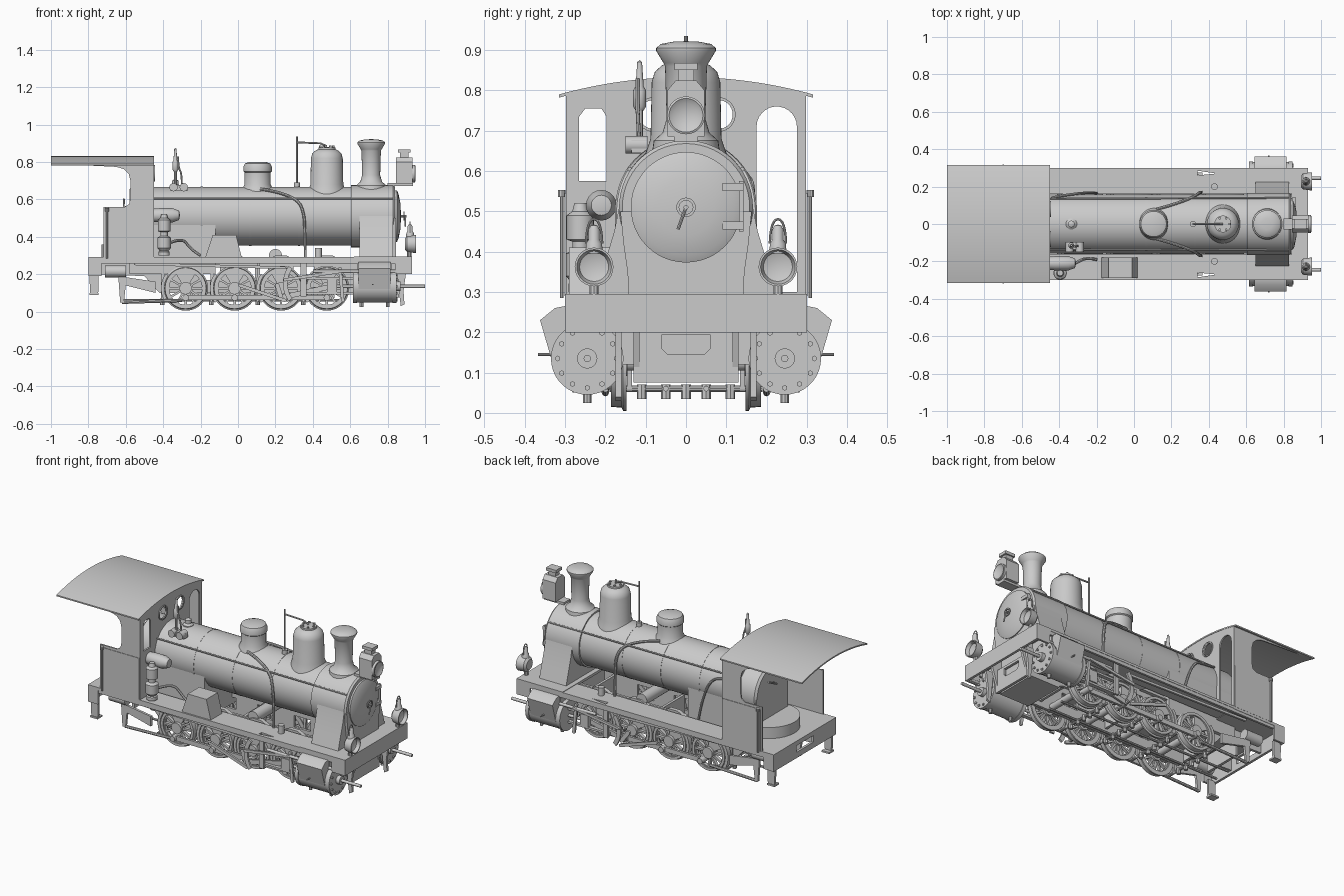
import bpy, bmesh, math
from mathutils import Vector, Matrix

COL = bpy.context.scene.collection
PI = math.pi

def add(name, me):
    ob = bpy.data.objects.new(name, me)
    COL.objects.link(ob)
    return ob

def lathe(name, prof, origin, axis=(0, 0, 1), n=40):
    """Revolve (radius, height) points round an axis."""
    bm = bmesh.new()
    rings = []
    for r, h in prof:
        k = 1 if r == 0 else n
        rings.append([bm.verts.new((r*math.cos(2*PI*i/n), r*math.sin(2*PI*i/n), h)) for i in range(k)])
    for a, b in zip(rings, rings[1:]):
        for i in range(n):
            j = (i + 1) % n
            f = [a[i % len(a)], a[j % len(a)], b[j % len(b)], b[i % len(b)]]
            f = list(dict.fromkeys(f))
            if len(f) > 2:
                bm.faces.new(f)
    bmesh.ops.recalc_face_normals(bm, faces=bm.faces[:])
    q = Vector((0, 0, 1)).rotation_difference(Vector(axis).normalized())
    me = bpy.data.meshes.new(name)
    bm.to_mesh(me); bm.free()
    me.transform(Matrix.Translation(origin) @ q.to_matrix().to_4x4())
    return add(name, me)

def cyl(name, p, q, r, n=24):
    d = Vector(q) - Vector(p)
    return lathe(name, [(0, 0), (r, 0), (r, d.length), (0, d.length)], p, d, n)

def box(name, x0, x1, y0, y1, z0, z1):
    bm = bmesh.new()
    bmesh.ops.create_cube(bm, size=1)
    me = bpy.data.meshes.new(name)
    bm.to_mesh(me); bm.free()
    me.transform(Matrix.Translation(((x0+x1)/2, (y0+y1)/2, (z0+z1)/2)) @ Matrix.Diagonal((abs(x1-x0), abs(y1-y0), z1-z0, 1)))
    return add(name, me)

def from_curve(name, cu, mat=None):
    tmp = add(name + "_tmp", cu)
    dg = bpy.context.evaluated_depsgraph_get()
    me = bpy.data.meshes.new_from_object(tmp.evaluated_get(dg))
    bpy.data.objects.remove(tmp)
    if mat:
        me.transform(mat)
    return add(name, me)

def plate(name, loops, plane, lo, hi):
    """Flat outline (first loop) with holes (other loops), extruded lo..hi along the third axis."""
    cu = bpy.data.curves.new(name, 'CURVE')
    cu.dimensions, cu.fill_mode, cu.extrude = '2D', 'BOTH', abs(hi - lo)/2
    for lp in loops:
        sp = cu.splines.new('POLY')
        sp.points.add(len(lp) - 1)
        for p, c in zip(sp.points, lp):
            p.co = (c[0], c[1], 0, 1)
        sp.use_cyclic_u = True
    m = (lo + hi)/2
    mats = {'xz': Matrix(((1, 0, 0, 0), (0, 0, -1, m), (0, 1, 0, 0), (0, 0, 0, 1))),
            'yz': Matrix(((0, 0, 1, m), (1, 0, 0, 0), (0, 1, 0, 0), (0, 0, 0, 1))),
            'xy': Matrix.Translation((0, 0, m))}
    return from_curve(name, cu, mats[plane])

def pipe(name, pts, r, curved=False):
    cu = bpy.data.curves.new(name, 'CURVE')
    cu.dimensions, cu.bevel_depth, cu.bevel_resolution, cu.use_fill_caps = '3D', r, 2, True
    sp = cu.splines.new('NURBS' if curved else 'POLY')
    sp.points.add(len(pts) - 1)
    for p, c in zip(sp.points, pts):
        p.co = (*c, 1)
    if curved:
        sp.use_endpoint_u, sp.order_u = True, 3
    return from_curve(name, cu)

def circ(u, v, r, n=28, a0=0, a1=2*PI):
    k = n if abs(a1 - a0 - 2*PI) < 1e-6 else n - 1
    return [(u + r*math.cos(a0 + (a1-a0)*i/k), v + r*math.sin(a0 + (a1-a0)*i/k)) for i in range(n)]

def rect(u0, u1, v0, v1):
    return [(u0, v0), (u1, v0), (u1, v1), (u0, v1)]

def link(name, a, b, y, w=0.011, t=0.012):
    """Flat rod in the xz plane with round eyes."""
    d = math.atan2(b[1]-a[1], b[0]-a[0])
    plate(name, [circ(*a, w, 10, d+PI/2, d+1.5*PI) + circ(*b, w, 10, d-PI/2, d+PI/2)], 'xz', y-t/2, y+t/2)

# boiler, smokebox, firebox
ZB = 0.51
lathe("boiler", [(0, 0), (0.145, 0), (0.157, 0.012), (0.157, 1.2), (0, 1.2)], (-0.58, 0, ZB), (1, 0, 0), 56)
lathe("smokebox", [(0, 0), (0.166, 0), (0.166, 0.225), (0.158, 0.235), (0, 0.235)], (0.605, 0, ZB), (1, 0, 0), 56)
lathe("smokebox_door", [(0.137, 0), (0.137, 0.01), (0.12, 0.018), (0.07, 0.028), (0, 0.032)], (0.84, 0, ZB), (1, 0, 0), 48)
lathe("door_wheel", [(0.017, 0), (0.024, 0), (0.024, 0.006), (0.017, 0.006), (0.017, 0)], (0.885, 0, ZB), (1, 0, 0), 20)
cyl("door_spindle", (0.86, 0, ZB), (0.90, 0, ZB), 0.006, 10)
pipe("door_handle", [(0.895, 0, ZB), (0.895, -0.02, 0.455)], 0.004)
box("door_hinge_bar", 0.85, 0.862, 0.132, 0.142, 0.45, 0.575)
for z in (0.465, 0.56):
    box("door_hinge_strap", 0.845, 0.866, 0.09, 0.142, z-0.01, z+0.01)
for x in (-0.2, 0.06, 0.32):
    lathe("boiler_band", [(0.15, 0), (0.1585, 0), (0.1585, 0.012), (0.15, 0.012)], (x, 0, ZB), (1, 0, 0), 56)
box("firebox", -0.58, -0.12, -0.15, 0.15, 0.2, ZB)
sk = [(0.225, 0.29), (0.205, 0.36), (0.178, 0.45), (0.162, 0.53)]
plate("smokebox_saddle", [sk + [(-y, z) for y, z in reversed(sk)]], 'yz', 0.65, 0.83)
fp = [(0.142, 0.29), (0.145, 0.35), (0.155, 0.42), (0.163, 0.5)]
plate("smokebox_front_plate", [fp + [(-y, z) for y, z in reversed(fp)]], 'yz', 0.825, 0.845)

# chimney (closed by a shallow lid) and domes
lathe("chimney", [(0.085, 0.64), (0.08, 0.675), (0.058, 0.695), (0.048, 0.73), (0.052, 0.86), (0.056, 0.868), (0.074, 0.898),
                  (0.074, 0.905), (0.062, 0.915), (0.03, 0.921), (0, 0.922)], (0.712, 0, 0))
lathe("steam_dome", [(0.105, 0.62), (0.1, 0.645), (0.088, 0.68), (0.085, 0.82), (0.078, 0.845), (0.06, 0.862), (0.045, 0.868),
                     (0.045, 0.878), (0, 0.88)], (0.475, 0, 0), n=48)
for i in range(6):
    y, x = 0.035*math.sin(i*PI/3), 0.475 + 0.035*math.cos(i*PI/3)
    cyl("dome_bolt", (x, y, 0.87), (x, y, 0.887), 0.007, 6)
lathe("sand_dome", [(0.088, 0.63), (0.08, 0.66), (0.07, 0.68), (0.07, 0.745), (0.076, 0.75), (0.076, 0.775), (0.068, 0.792),
                    (0.045, 0.8), (0, 0.801)], (0.105, 0, 0))
cyl("safety_lever_post", (0.315, 0, 0.66), (0.315, 0, 0.935), 0.005, 10)
pipe("safety_lever", [(0.315, 0, 0.905), (0.44, 0, 0.9), (0.475, 0, 0.885)], 0.005)
cyl("valve_seat", (0.315, 0, 0.65), (0.315, 0, 0.69), 0.016, 16)
lathe("turret", [(0.03, 0.64), (0.03, 0.67), (0.018, 0.68), (0.018, 0.7), (0, 0.71)], (-0.335, 0, 0), n=20)
box("whistle_valve", -0.36, -0.27, -0.135, -0.095, 0.645, 0.675)
for x in (-0.345, -0.29):
    cyl("valve_wheel", (x, -0.15, 0.665), (x, -0.095, 0.665), 0.022, 16)
lathe("whistle", [(0, 0.75), (0.01, 0.75), (0.016, 0.76), (0.016, 0.8), (0.01, 0.81), (0.006, 0.87), (0, 0.875)], (-0.335, -0.115, 0), n=16)
pipe("whistle_stem", [(-0.335, -0.115, 0.66), (-0.335, -0.115, 0.76)], 0.008)
pipe("whistle_pipe", [(-0.3, -0.115, 0.66), (-0.3, -0.12, 0.74), (-0.32, -0.12, 0.77), (-0.32, -0.12, 0.83)], 0.005, True)

# cab
arch = lambda y, d=0: 0.79 - d + 0.043*(1 - (y/0.315)**2)
ys = [-0.315 + 0.63*i/24 for i in range(25)]
plate("cab_roof", [[(y, arch(y)) for y in ys] + [(y, arch(y, 0.008)) for y in reversed(ys)]], 'yz', -1.0, -0.448)
yw = [0.298 - 0.596*i/16 for i in range(17)]
front = [(-0.298, 0.285), (0.298, 0.285)] + [(y, arch(y, 0.005)) for y in yw]
door = [(0.175, 0.3), (0.275, 0.3)] + circ(0.225, 0.71, 0.05, 14, 0, PI)
window = [(-0.265, 0.575), (-0.197, 0.575), (-0.197, 0.735), (-0.21, 0.755), (-0.25, 0.755), (-0.265, 0.735)]
plate("cab_front", [front, door, window, circ(0.08, 0.74, 0.037), circ(-0.08, 0.74, 0.037)], 'yz', -0.46, -0.45)
for y in (-0.08, 0.08):
    lathe("spectacle_rim", [(0.036, 0), (0.043, 0), (0.043, 0.008), (0.036, 0.008)], (-0.452, y, 0.74), (1, 0, 0), 28)
side = [(-0.45, 0.285), (-0.45, 0.79), (-0.98, 0.79), (-0.65, 0.774), (-0.61, 0.762), (-0.585, 0.738), (-0.575, 0.7),
        (-0.575, 0.61), (-0.582, 0.575), (-0.605, 0.56), (-0.72, 0.56), (-0.72, 0.285)]
for s in (-1, 1):
    plate("cab_side", [side], 'xz', s*0.29, s*0.298)
    box("cab_side_panel", -0.71, -0.455, s*0.297, s*0.301, 0.29, 0.545)
    cyl("cab_grab_pole", (-0.7, s*0.308, 0.285), (-0.7, s*0.308, 0.545), 0.005, 10)
    cyl("pole_knob", (-0.7, s*0.308, 0.535), (-0.7, s*0.308, 0.553), 0.01, 10)
plate("backhead_foot", [circ(-0.56, 0, 0.17, 24, PI/2, 1.5*PI)], 'xy', 0.29, 0.36)
pipe("regulator_handle", [(-0.58, 0, 0.56), (-0.61, 0, 0.56), (-0.61, 0.08, 0.6)], 0.006)

# running boards, deck, buffer beams
box("cab_floor", -0.8, -0.45, -0.3, 0.3, 0.275, 0.293)
box("front_deck", 0.62, 0.93, -0.3, 0.3, 0.28, 0.295)
box("front_beam", 0.915, 0.93, -0.3, 0.3, 0.2, 0.295)
plate("rear_beam", [rect(-0.3, 0.3, 0.19, 0.293), rect(-0.08, 0.08, 0.225, 0.265)], 'yz', -0.8, -0.785)
for s in (-1, 1):
    plate("running_board", [[(-0.46, s*0.16), (0.64, s*0.16), (0.64, s*0.3), (-0.46, s*0.3)],
                            [(0.34, s*0.26), (0.44, s*0.27), (0.34, s*0.285)]], 'xy', 0.278, 0.292)
    box("board_valance", -0.73, 0.84, s*0.285, s*0.298, 0.258, 0.28)
    box("front_beam_end", 0.84, 0.93, s*0.288, s*0.3, 0.2, 0.295)
    box("rear_beam_end", -0.8, -0.73, s*0.288, s*0.3, 0.19, 0.293)
    # lubricator, rear steps and front guard irons
    cyl("lubricator", (0.43, s*0.2, 0.29), (0.43, s*0.2, 0.34), 0.018, 14)
    plate("rear_step_hanger", [[(-0.795, 0.2), (-0.745, 0.2), (-0.745, 0.11), (-0.755, 0.09), (-0.79, 0.09)]], 'xz', s*0.265, s*0.28)
    box("rear_step", -0.795, -0.745, s*0.24, s*0.285, 0.09, 0.1)
    plate("guard_iron", [[(0.85, 0.22), (0.9, 0.22), (0.885, 0.11), (0.89, 0.04), (0.87, 0.03), (0.86, 0.11)]], 'xz', s*0.16, s*0.175)
    # handrail and sand pipe lying close to the boiler
    pipe("boiler_handrail", [(-0.45, s*0.135, 0.605), (0.83, s*0.14, 0.605)], 0.005)
    pipe("sand_pipe", [(0.12, s*0.08, 0.655), (0.2, s*0.1, 0.645), (0.32, s*0.145, 0.6), (0.352, s*0.17, 0.53), (0.358, s*0.168, 0.44), (0.36, s*0.17, 0.28)], 0.008, True)
    # front lamps
    lathe("front_lamp", [(0, 0), (0.03, 0), (0.043, 0.012), (0.048, 0.05), (0.048, 0.06), (0.043, 0.06), (0.036, 0.04), (0, 0.028)],
          (0.892, s*0.228, 0.362), (1, 0, 0), 28)
    lathe("lamp_vent", [(0.022, 0.395), (0.02, 0.42), (0.014, 0.43), (0.014, 0.455), (0.008, 0.465), (0, 0.467)], (0.92, s*0.228, 0), n=18)
    cyl("lamp_foot", (0.915, s*0.228, 0.29), (0.915, s*0.228, 0.33), 0.012, 10)
    pipe("lamp_handle", [(0.92, s*0.228-0.02, 0.42), (0.92, s*0.228-0.018, 0.48), (0.92, s*0.228+0.018, 0.48), (0.92, s*0.228+0.02, 0.42)], 0.003, True)

# headlamp on the smokebox
plate("headlamp_body", [[(-0.046, 0.685), (0.046, 0.685), (0.046, 0.8), (0.025, 0.825), (-0.025, 0.825), (-0.046, 0.8)]], 'yz', 0.845, 0.932)
lathe("headlamp_lens", [(0.047, 0), (0.047, 0.016), (0.042, 0.018), (0.03, 0.01), (0, 0.006)], (0.93, 0, 0.738), (1, 0, 0), 28)
box("headlamp_vent", 0.865, 0.912, -0.02, 0.02, 0.82, 0.85)
box("headlamp_cap", 0.855, 0.922, -0.028, 0.028, 0.85, 0.868)
box("headlamp_bracket", 0.8, 0.935, -0.03, 0.03, 0.672, 0.687)

# side fittings: tool box, air pump, generator, pipes
plate("tool_box", [[(-0.175, 0.29), (0.02, 0.29), (-0.01, 0.41), (-0.135, 0.41)]], 'xz', -0.29, -0.18)
lathe("air_pump", [(0, 0.3), (0.03, 0.3), (0.03, 0.32), (0.024, 0.325), (0.036, 0.34), (0.036, 0.395), (0.02, 0.405), (0.02, 0.425),
                   (0.034, 0.43), (0.034, 0.49), (0.02, 0.5), (0.015, 0.52), (0, 0.52)], (-0.395, -0.262, 0), n=20)
lathe("generator", [(0, 0), (0.035, 0), (0.038, 0.03), (0.038, 0.1), (0.025, 0.135), (0, 0.14)], (-0.45, -0.21, 0.515), (1, 0, 0), 20)
pipe("pump_pipe", [(-0.38, -0.25, 0.36), (-0.3, -0.2, 0.4), (-0.25, -0.18, 0.33), (-0.2, -0.19, 0.3)], 0.008, True)
pipe("feed_pipe", [(-0.44, 0.14, 0.6), (-0.4, 0.15, 0.59), (-0.25, 0.17, 0.56), (-0.2, 0.165, 0.3)], 0.007, True)

# frame, axles, brake gear
AX, ZW = (-0.28, -0.018, 0.23, 0.475), 0.125
for s in (-1, 1):
    plate("frame_plate", [[(-0.78, 0.28), (-0.78, 0.2), (-0.5, 0.19), (-0.42, 0.1), (0.6, 0.1), (0.66, 0.08), (0.85, 0.08), (0.91, 0.28)]]
          + [rect(x-0.055, x+0.055, 0.17, 0.24) for x in (-0.15, 0.106, 0.352)], 'xz', s*0.115, s*0.13)
    pipe("brake_pull_rod", [(-0.62, s*0.05, 0.06), (0.55, s*0.05, 0.06)], 0.007)
    cyl("rear_cylinder", (-0.71, s*0.2, 0.215), (-0.6, s*0.2, 0.215), 0.032, 20)
for x in (-0.62, -0.45, 0.1, 0.56):
    box("frame_stretcher", x-0.008, x+0.008, -0.12, 0.12, 0.13, 0.26)
plate("front_cover", [rect(-0.13, 0.13, 0.075, 0.21), [(-0.06, 0.16), (-0.045, 0.145), (0.045, 0.145), (0.06, 0.16), (0.06, 0.195), (-0.06, 0.195)]], 'yz', 0.845, 0.86)
box("cylinder_saddle", 0.63, 0.83, -0.13, 0.13, 0.08, 0.28)
for x in AX:
    cyl("axle", (x, -0.19, ZW), (x, 0.19, ZW), 0.02, 16)
    cyl("brake_beam", (x-0.125, -0.19, 0.06), (x-0.125, 0.19, 0.06), 0.008, 10)
    for y in (-0.11, -0.05, 0, 0.05, 0.11):
        cyl("brake_clevis", (x-0.125, y, 0.035), (x-0.125, y, 0.07), 0.012, 8)
cyl("air_reservoir", (0.2, -0.14, 0.3), (0.2, 0.14, 0.3), 0.035, 20)

# wheels, rods, cylinders, valve gear (both sides)
for s in (-1, 1):
    ca = -PI/2 if s < 0 else -PI/3
    pins = [(x + 0.05*math.cos(ca), ZW + 0.05*math.sin(ca)) for x in AX]
    for x, pin in zip(AX, pins):
        lathe("wheel_tyre", [(0.094, 0), (0.12, 0), (0.12, 0.008), (0.112, 0.012), (0.11, 0.038), (0.094, 0.038), (0.094, 0)], (x, s*0.148, ZW), (0, s, 0), 40)
        holes = []
        for i in range(12):
            a = ca + PI/12 + i*PI/6
            if math.cos(a - ca) > -0.75:      # solid sector is the balance weight
                holes.append(circ(x, ZW, 0.088, 5, a-0.19, a+0.19) + circ(x, ZW, 0.038, 3, a+0.12, a-0.12))
        plate("wheel_spokes", [circ(x, ZW, 0.096, 40)] + holes, 'xz', s*0.158, s*0.178)
        cyl("wheel_hub", (x, s*0.145, ZW), (x, s*0.195, ZW), 0.033, 20)
        cyl("crank_pin", (pin[0], s*0.16, pin[1]), (pin[0], s*0.232, pin[1]), 0.017, 14)
        plate("leaf_spring", [[(x-0.09, 0.27), (x+0.09, 0.27), (x+0.03, 0.3), (x-0.03, 0.3)]], 'xz', s*0.125, s*0.15)
        plate("brake_shoe", [circ(x, ZW, 0.114, 8, PI*0.8, PI*1.2) + circ(x, ZW, 0.132, 8, PI*1.2, PI*0.8)], 'xz', s*0.155, s*0.185)
        link("brake_hanger", (x-0.125, 0.06), (x-0.12, 0.25), s*0.14, 0.008)
    for a, b in zip(pins, pins[1:]):
        link("side_rod", a, b, s*0.208, 0.014, 0.014)
    yc = s*0.245
    link("connecting_rod", pins[2], (0.5, 0.135), s*0.232, 0.014, 0.014)
    box("crosshead", 0.475, 0.53, yc-0.018, yc+0.018, 0.105, 0.175)
    for z in (0.098, 0.178):
        box("slide_bar", 0.34, 0.63, yc-0.012, yc+0.012, z-0.006, z+0.006)
    cyl("piston_rod", (0.5, yc, 0.135), (1.0, yc, 0.135), 0.009, 12)
    cyl("cylinder", (0.625, yc, 0.135), (0.835, yc, 0.135), 0.086, 36)
    for x in (0.615, 0.825):
        cyl("cylinder_flange", (x, yc, 0.135), (x+0.022, yc, 0.135), 0.09, 36)
    cyl("cylinder_gland", (0.84, yc, 0.135), (0.87, yc, 0.135), 0.025, 20)
    for i in range(12):
        y, z = yc + 0.073*math.cos(i*PI/6), 0.135 + 0.073*math.sin(i*PI/6)
        cyl("cover_bolt", (0.845, y, z), (0.854, y, z), 0.007, 6)
    box("cylinder_block", 0.64, 0.82, s*0.12, s*0.29, 0.12, 0.28)
    plate("valve_chest", [[(s*0.25, 0.2), (s*0.3, 0.265), (s*0.325, 0.26), (s*0.362, 0.23), (s*0.33, 0.12)]], 'yz', 0.645, 0.815)
    cyl("valve_spindle", (0.4, s*0.29, 0.215), (0.9, s*0.29, 0.215), 0.009, 12)
    pipe("drain_lever", [(0.72, s*0.3, 0.145), (0.72, s*0.367, 0.145)], 0.004)
    for x in (0.66, 0.8):
        cyl("drain_cock", (x, yc, 0.025), (x, yc, 0.06), 0.01, 8)
    # motion bracket, expansion link, radius and eccentric rods
    plate("motion_bracket", [[(0.335, 0.27), (0.365, 0.27), (0.365, 0.08), (0.335, 0.08)]], 'xz', s*0.262, s*0.275)
    plate("expansion_link", [circ(0.4, 0.15, 0.16, 9, PI*0.8, PI*1.2) + circ(0.4, 0.15, 0.135, 9, PI*1.2, PI*0.8)], 'xz', s*0.275, s*0.287)
    link("radius_rod", (0.25, 0.17), (0.55, 0.215), s*0.292, 0.008)
    link("eccentric_rod", (0.25, 0.06), (AX[2]-0.22, 0.14), s*0.27, 0.009)
    link("return_crank", pins[2], (AX[2]-0.02, 0.14), s*0.252, 0.012)
    link("combination_lever", (0.545, 0.23), (0.56, 0.06), s*0.275, 0.009)
    link("reversing_rod", (-0.55, 0.255), (0.25, 0.235), s*0.27, 0.007)
    pipe("rear_brake_rod", [(-0.62, s*0.2, 0.05), (-0.3, s*0.2, 0.06)], 0.009)
    plate("rear_bracket", [[(-0.64, 0.19), (-0.44, 0.16), (-0.44, 0.1), (-0.6, 0.14), (-0.61, 0.05), (-0.63, 0.05)]], 'xz', s*0.195, s*0.21)

# smooth curved faces, keep edges sharp
for ob in COL.objects:
    ob.select_set(True)
bpy.context.view_layer.objects.active = COL.objects[0]
bpy.ops.object.shade_smooth_by_angle(angle=math.radians(35))
